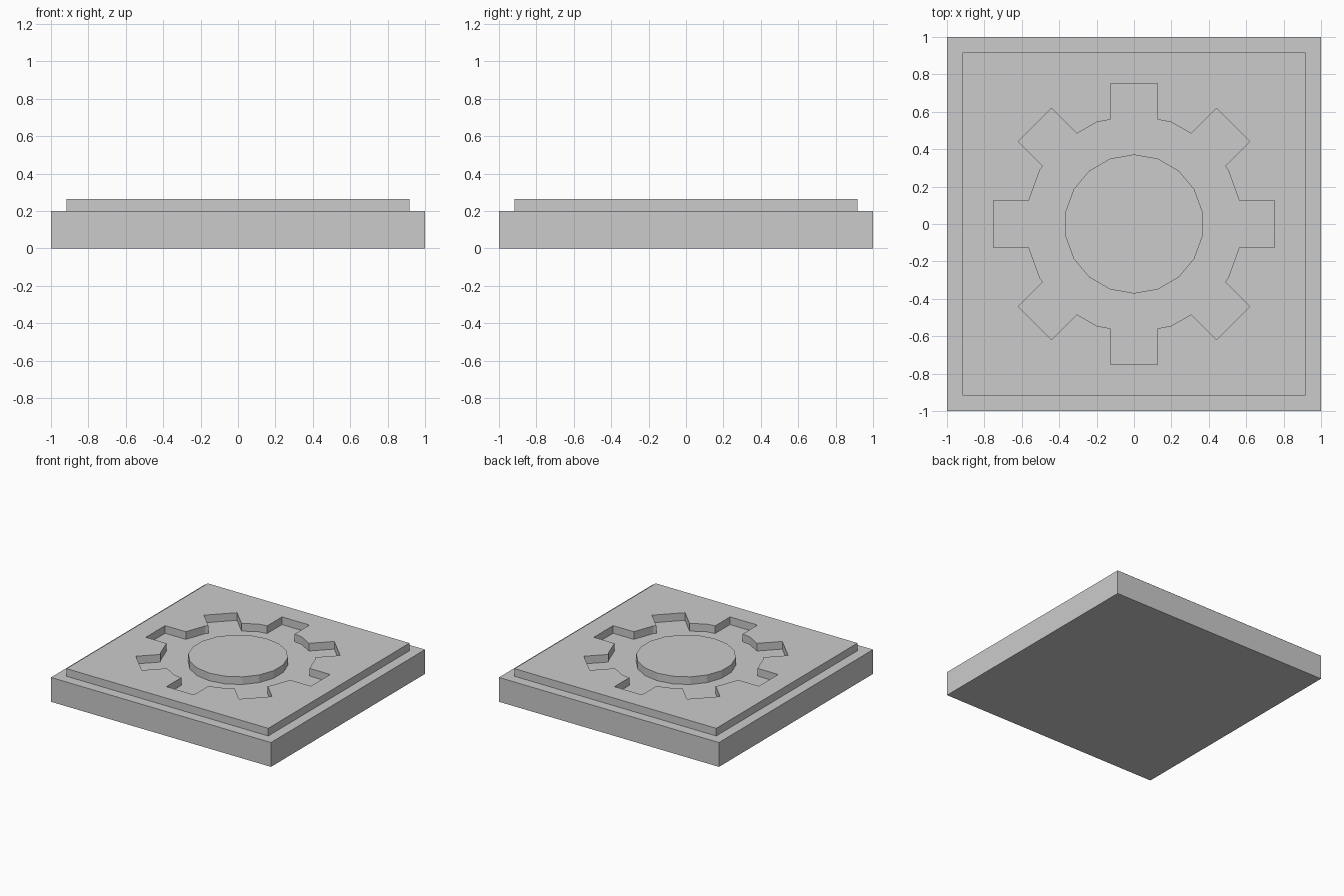
import bpy
import math

BASE_TOP = 0.2
PLATE_TOP = 0.263
SIDES = 18

default = bpy.data.objects.get("Cube")
if default:
    bpy.data.objects.remove(default, do_unlink=True)

stone = bpy.data.materials.new("plain_grey")
stone.use_nodes = True
grey = (0.6, 0.6, 0.6, 1)
stone.diffuse_color = grey
stone.node_tree.nodes["Principled BSDF"].inputs["Base Color"].default_value = grey


def box(name, size_x, size_y, bottom, top, turn=0):
    bpy.ops.mesh.primitive_cube_add(size=1, location=(0, 0, (bottom + top) / 2),
                                    rotation=(0, 0, turn))
    obj = bpy.context.object
    obj.name = name
    obj.scale = (size_x, size_y, top - bottom)
    bpy.ops.object.transform_apply(location=True, rotation=True, scale=True)
    obj.data.materials.append(stone)
    return obj


def disc(name, radius, bottom, top):
    # One corner of the polygon points along +y
    bpy.ops.mesh.primitive_cylinder_add(vertices=SIDES, radius=radius, depth=top - bottom,
                                        location=(0, 0, (bottom + top) / 2))
    obj = bpy.context.object
    obj.name = name
    bpy.ops.object.transform_apply(location=True)
    obj.data.materials.append(stone)
    return obj


def cut(target, cutter):
    mod = target.modifiers.new("cut", "BOOLEAN")
    mod.operation = "DIFFERENCE"
    mod.solver = "EXACT"
    mod.object = cutter
    bpy.context.view_layer.objects.active = target
    bpy.ops.object.modifier_apply(modifier=mod.name)
    bpy.data.objects.remove(cutter, do_unlink=True)


# Square base slab and the smaller raised plate on it
box("base_slab", 2, 2, 0, BASE_TOP)
plate = box("raised_plate", 1.834, 1.834, BASE_TOP, PLATE_TOP)

# Gear-shaped opening: round body plus four crossing bars for eight teeth
cut(plate, disc("gear_body_cutter", 0.58, BASE_TOP - 0.1, PLATE_TOP + 0.1))
for i in range(4):
    cut(plate, box("gear_teeth_cutter", 1.5, 0.25, BASE_TOP - 0.1, PLATE_TOP + 0.1,
                   i * math.pi / 4))

# Round hub standing in the middle of the opening
disc("centre_hub", 0.372, BASE_TOP, PLATE_TOP)
